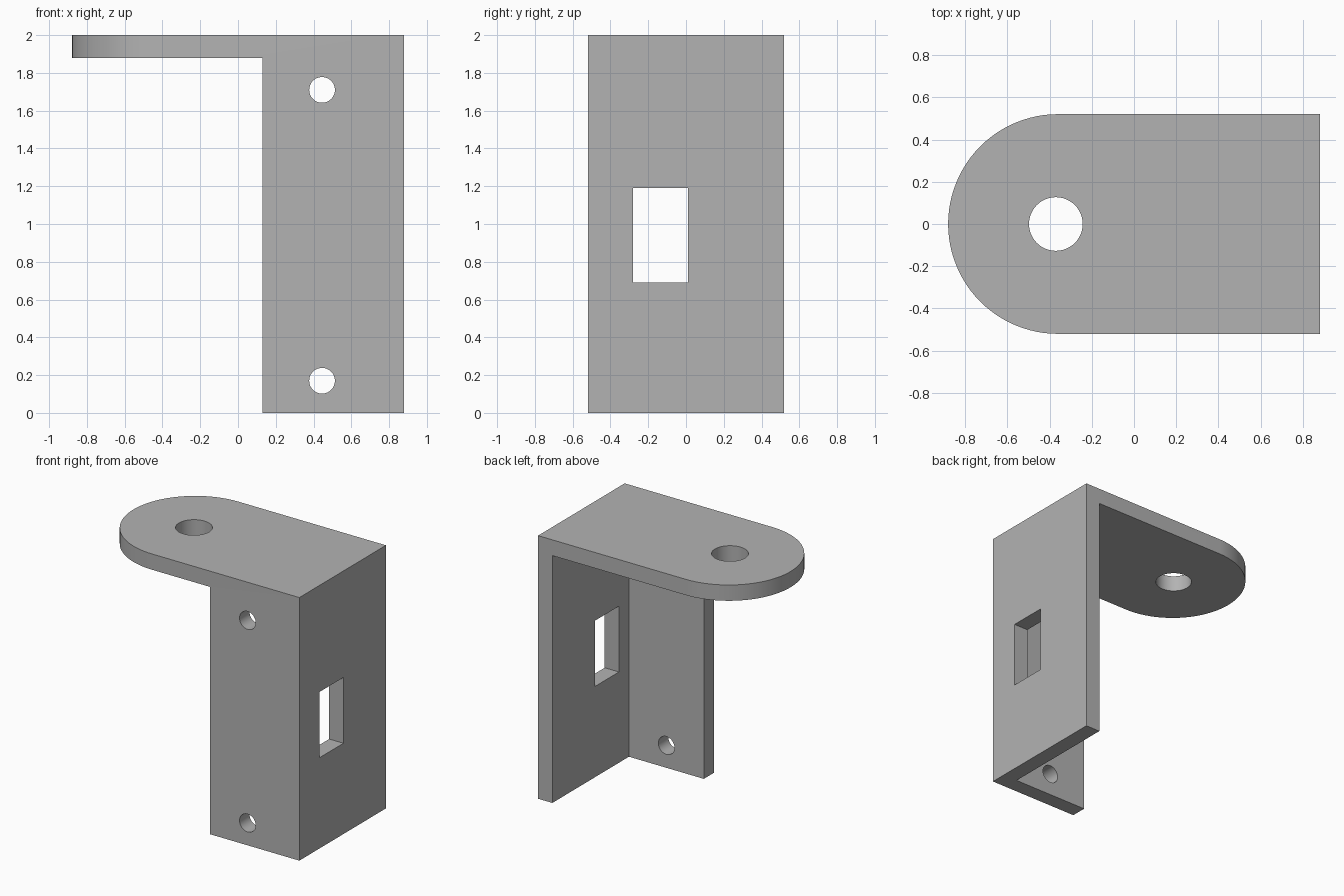
import bpy, bmesh, math
from mathutils import Matrix, Vector

if "Cube" in bpy.data.objects:
    bpy.data.objects.remove(bpy.data.objects["Cube"], do_unlink=True)

HALF, END, TOP, WALL = 0.52, 0.88, 2.0, 0.12   # half depth, half length, height, wall thickness
TAB_X = HALF - END                             # centre of the rounded tab end

grey = bpy.data.materials.new("plain grey")
grey.use_nodes = True
colour = (0.45, 0.45, 0.45, 1)
grey.diffuse_color = colour
grey.node_tree.nodes["Principled BSDF"].inputs["Base Color"].default_value = colour


def add_object(name, bm):
    bmesh.ops.recalc_face_normals(bm, faces=bm.faces)
    mesh = bpy.data.meshes.new(name)
    bm.to_mesh(mesh)
    bm.free()
    mesh.materials.append(grey)
    obj = bpy.data.objects.new(name, mesh)
    bpy.context.collection.objects.link(obj)
    return obj


def box(name, low, high):
    low, high = Vector(low), Vector(high)
    bm = bmesh.new()
    place = Matrix.Translation((low + high) / 2) @ Matrix.Diagonal((*(high - low), 1))
    bmesh.ops.create_cube(bm, size=1, matrix=place)
    return add_object(name, bm)


def drill(name, centre, radius, axis):
    bm = bmesh.new()
    turn = Matrix.Rotation(math.pi / 2, 4, "X") if axis == "Y" else Matrix()
    bmesh.ops.create_cone(bm, cap_ends=True, segments=48, radius1=radius, radius2=radius,
                          depth=0.4, matrix=Matrix.Translation(centre) @ turn)
    return add_object(name, bm)


# Full-height block with one rounded end
bm = bmesh.new()
steps = 48
outline = [(END, -HALF), (END, HALF)]
for i in range(steps + 1):
    a = math.pi / 2 + math.pi * i / steps
    outline.append((TAB_X + HALF * math.cos(a), HALF * math.sin(a)))
base = bm.faces.new([bm.verts.new((x, y, 0)) for x, y in outline])
raised = bmesh.ops.extrude_face_region(bm, geom=[base])["geom"]
bmesh.ops.translate(bm, vec=(0, 0, TOP),
                    verts=[v for v in raised if isinstance(v, bmesh.types.BMVert)])
if base.is_valid and not any(len(f.verts) > 4 and f.calc_center_median().z < 0.01 for f in bm.faces):
    bm.faces.new([v for v in base.verts])
bracket = add_object("corner_bracket", bm)

# Cuts that leave the tab and two walls, then the holes
under = TOP - WALL
cutters = [
    box("under_tab_cutter", (-1.5, -1, -1), (0.13, 1, under)),
    box("inner_corner_cutter", (-1, WALL - HALF, -1), (END - WALL, 1, under)),
    box("window_cutter", (0.6, -0.28, 0.69), (1.1, 0.01, 1.19)),
    drill("tab_hole_cutter", (-0.37, 0, TOP - WALL / 2), 0.127, "Z"),
]
for z in (0.17, 1.71):
    cutters.append(drill("screw_hole_cutter", (0.445, WALL / 2 - HALF, z), 0.068, "Y"))

bpy.ops.object.select_all(action="DESELECT")
bpy.context.view_layer.objects.active = bracket
bracket.select_set(True)
for cutter in cutters:
    cut = bracket.modifiers.new("cut", "BOOLEAN")
    cut.operation = "DIFFERENCE"
    cut.solver = "EXACT"
    cut.object = cutter
    bpy.ops.object.modifier_apply(modifier=cut.name)
    bpy.data.objects.remove(cutter, do_unlink=True)

bpy.ops.object.shade_smooth_by_angle(angle=math.radians(30))
